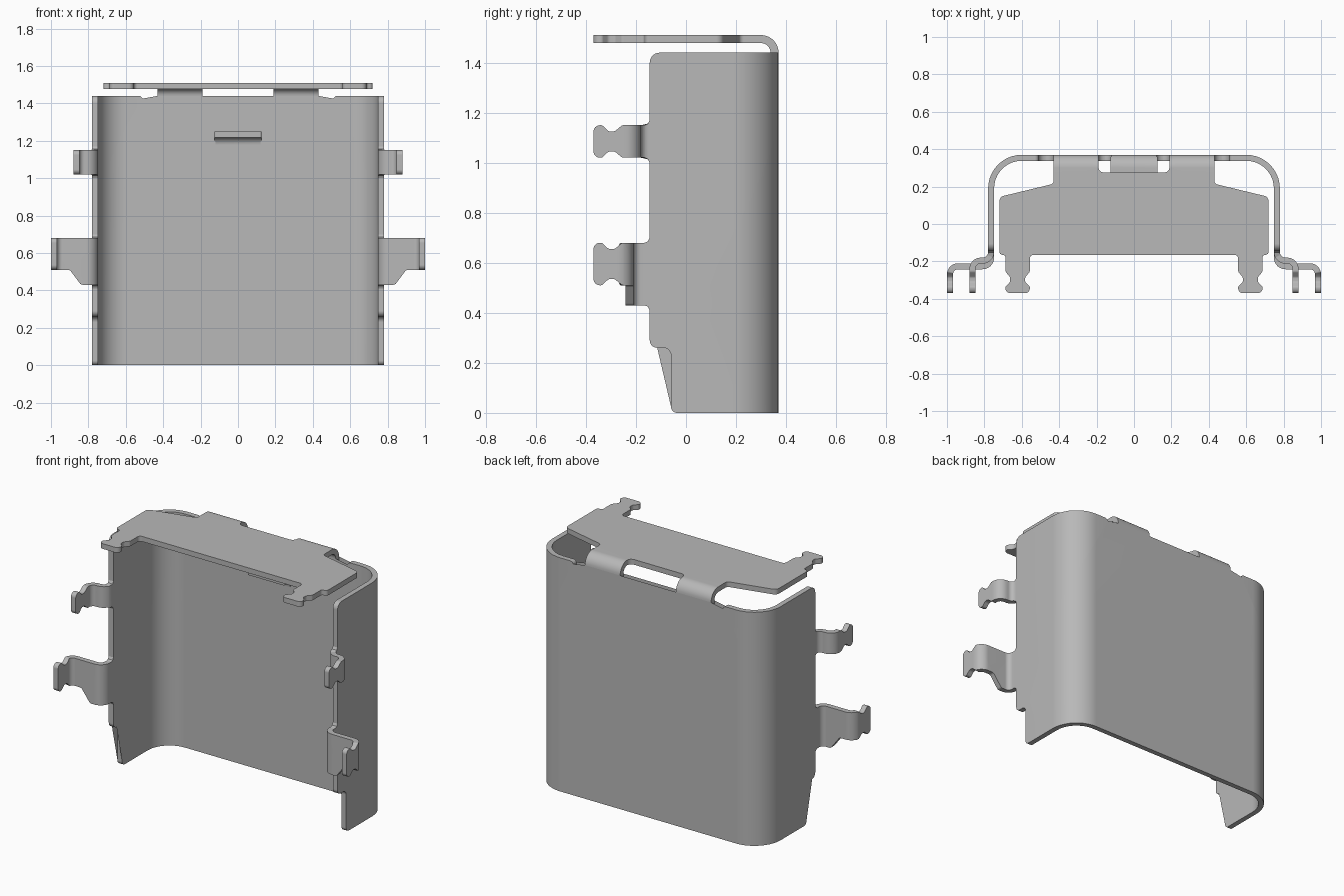
import bpy, bmesh
from math import pi, sin, cos, tan, radians
from mathutils import Vector

if "Cube" in bpy.data.objects:
    bpy.data.objects.remove(bpy.data.objects["Cube"])

THICK = 0.032
metal = bpy.data.materials.new("grey metal")
metal.use_nodes = True
GREY = (0.48, 0.48, 0.48, 1)
metal.diffuse_color = GREY
metal.node_tree.nodes["Principled BSDF"].inputs["Base Color"].default_value = GREY


def rounded(points, steps=6):
    """Outline of (u, v, radius) corners turned into a filleted polygon."""
    out = []
    for i, (u, v, r) in enumerate(points):
        p = Vector((u, v))
        if not r:
            out.append(p)
            continue
        a = (Vector(points[i - 1][:2]) - p).normalized()
        b = (Vector(points[(i + 1) % len(points)][:2]) - p).normalized()
        theta = a.angle(b)
        centre = p + (a + b).normalized() * r / sin(theta / 2)
        ra = p + a * r / tan(theta / 2) - centre
        rb = p + b * r / tan(theta / 2) - centre
        phi = pi - theta
        for k in range(steps + 1):
            t = k / steps
            out.append(centre + (ra * sin((1 - t) * phi) + rb * sin(t * phi)) / sin(phi))
    return out


def bend_path(start, heading, moves, u=0.0):
    """Stations (u, point, heading) along straight runs and (radius, turn) bends."""
    p, h = Vector(start), radians(heading)
    stations = [(u, p.copy(), h)]
    for size, turn in moves:
        n = 10 if turn else 1
        d = radians(turn) / n
        for _ in range(n):
            chord = 2 * size * sin(abs(d) / 2) if turn else size
            p = p + chord * Vector((cos(h + d / 2), sin(h + d / 2)))
            u += size * abs(d) if turn else size
            h += d
            stations.append((u, p.copy(), h))
    return stations


def bent_sheet(name, outline, path, place):
    """Cut a flat blank, score it at the bends, thicken it and fold it."""
    bm = bmesh.new()
    bm.faces.new([bm.verts.new((p.x, p.y, 0)) for p in outline])
    bmesh.ops.triangulate(bm, faces=bm.faces[:])
    for u, _, _ in path[1:-1]:
        bmesh.ops.bisect_plane(bm, geom=bm.verts[:] + bm.edges[:] + bm.faces[:],
                               plane_co=(u, 0, 0), plane_no=(1, 0, 0), dist=1e-5)
    grown = bmesh.ops.extrude_face_region(bm, geom=bm.faces[:], use_keep_orig=True)
    for g in grown["geom"]:
        if isinstance(g, bmesh.types.BMVert):
            g.co.z = THICK
    for vert in bm.verts:
        u, v, w = vert.co
        i = 0
        while i < len(path) - 2 and u > path[i + 1][0]:
            i += 1
        (u0, p0, h0), (u1, p1, h1) = path[i], path[i + 1]
        t = (u - u0) / (u1 - u0)
        h = h0 + (h1 - h0) * t
        q = p0.lerp(p1, t) + w * Vector((sin(h), -cos(h)))
        vert.co = place(q.x, q.y, v)
    bmesh.ops.recalc_face_normals(bm, faces=bm.faces[:])
    for f in bm.faces:
        f.smooth = True
    for e in bm.edges:
        e.smooth = e.calc_face_angle(pi) < radians(30)
    mesh = bpy.data.meshes.new(name)
    bm.to_mesh(mesh)
    bm.free()
    mesh.materials.append(metal)
    obj = bpy.data.objects.new(name, mesh)
    bpy.context.scene.collection.objects.link(obj)
    mod = obj.modifiers.new("even shading", "WEIGHTED_NORMAL")
    mod.keep_sharp = True
    return obj


def hook_edge(end, mid, half, side):
    """One edge of a waisted hook head, from the waist out to the tip."""
    pts = [(end - 0.115, half, 0.02), (end - 0.085, half - 0.025, 0.02),
           (end - 0.06, half - 0.025, 0.02), (end - 0.035, half, 0.015),
           (end, half, 0.026)]
    return [(u, mid + side * v, r) for u, v, r in pts]


def mirrored(half):
    return half + [(u, -v, r) for u, v, r in reversed(half)]


# Wrap-around shell: two sides and the back, with relief notches on top
CORNER, BACK, SIDE = 0.18, 0.60, 0.335
reach = BACK + CORNER * pi / 2 + SIDE
step = reach - 0.085
half = [(step, 0, 0.025), (step, 0.26, 0.03), (reach, 0.26, 0.03), (reach, 1.44, 0.04),
        (0.51, 1.44, 0.02), (0.51, 1.38, 0.039), (0.43, 1.38, 0.039), (0.43, 1.44, 0),
        (0.19, 1.44, 0), (0.19, 1.14, 0.034), (0.12, 1.14, 0.034), (0.12, 1.18, 0)]
outline = rounded(half + [(-u, z, r) for u, z, r in reversed(half)])
path = bend_path((-0.78, -0.145), 90,
                 [(SIDE, 0), (CORNER, -90), (2 * BACK, 0), (CORNER, -90), (SIDE, 0)], -reach)
bent_sheet("shell", outline, path, lambda x, y, z: (x, y, z))


def fold_forward(s, z, x):
    return (x, -s, z)


# Top plate folded over from the back, with two front hooks
path = bend_path((-0.37, 1.44), 90, [(0.07, -90), (0.67, 0)])
tip = path[-1][0]
front = tip - 0.205
half = [(0.135, 0.19, 0.03), (0, 0.19, 0), (0, 0.43, 0), (0.195, 0.43, 0.02),
        (0.265, 0.72, 0.03), (front, 0.72, 0.018), (front, 0.687, 0.014)]
half += hook_edge(tip, 0.622, 0.065, 1) + hook_edge(tip, 0.622, 0.065, -1)[::-1]
half += [(front, 0.557, 0.02)]
bent_sheet("top_plate", rounded(mirrored(half)), path, fold_forward)

# Small latch lip in the back window
path = bend_path((-0.37, 1.18), 90, [(0.07, -90), (0.03, 0)])
lip = [(0, 0.12, 0), (0.03, 0.12, 0), (0.04, 0.125, 0), (path[-1][0], 0.125, 0.008)]
bent_sheet("latch_lip", rounded(mirrored(lip)), path, fold_forward)

# Side tabs: step outward, then point forward with a hook head
TABS = {"upper": (0.005, 0.01, 0.13, 1.085, 0.065, 0),
        "lower": (0.035, 0.13, 0.10, 0.595, 0.085, 0.08)}
for level, (lead, run, nose, mid, tall, drop) in TABS.items():
    path = bend_path((0.78, -0.145), -90,
                     [(lead, 0), (0.03, 90), (run, 0), (0.06, -90), (nose, 0)])
    tip = path[-1][0]
    top = mid + tall
    low = mid - tall - drop
    pts = [(0, low - 0.02, 0), (0.007, low - 0.006, 0), (0.02, low, 0)]
    if drop:
        pts += [(0.112, low, 0.02), (0.172, low + drop, 0.02)]
    pts += hook_edge(tip, mid, tall, -1) + hook_edge(tip, mid, tall, 1)[::-1]
    pts += [(0.02, top, 0), (0.007, top + 0.006, 0), (0, top + 0.02, 0)]
    for side, sign in (("left", 1), ("right", -1)):
        bent_sheet(f"{level}_tab_{side}", rounded(pts), path,
                   lambda x, y, z: (sign * x, y, z))
